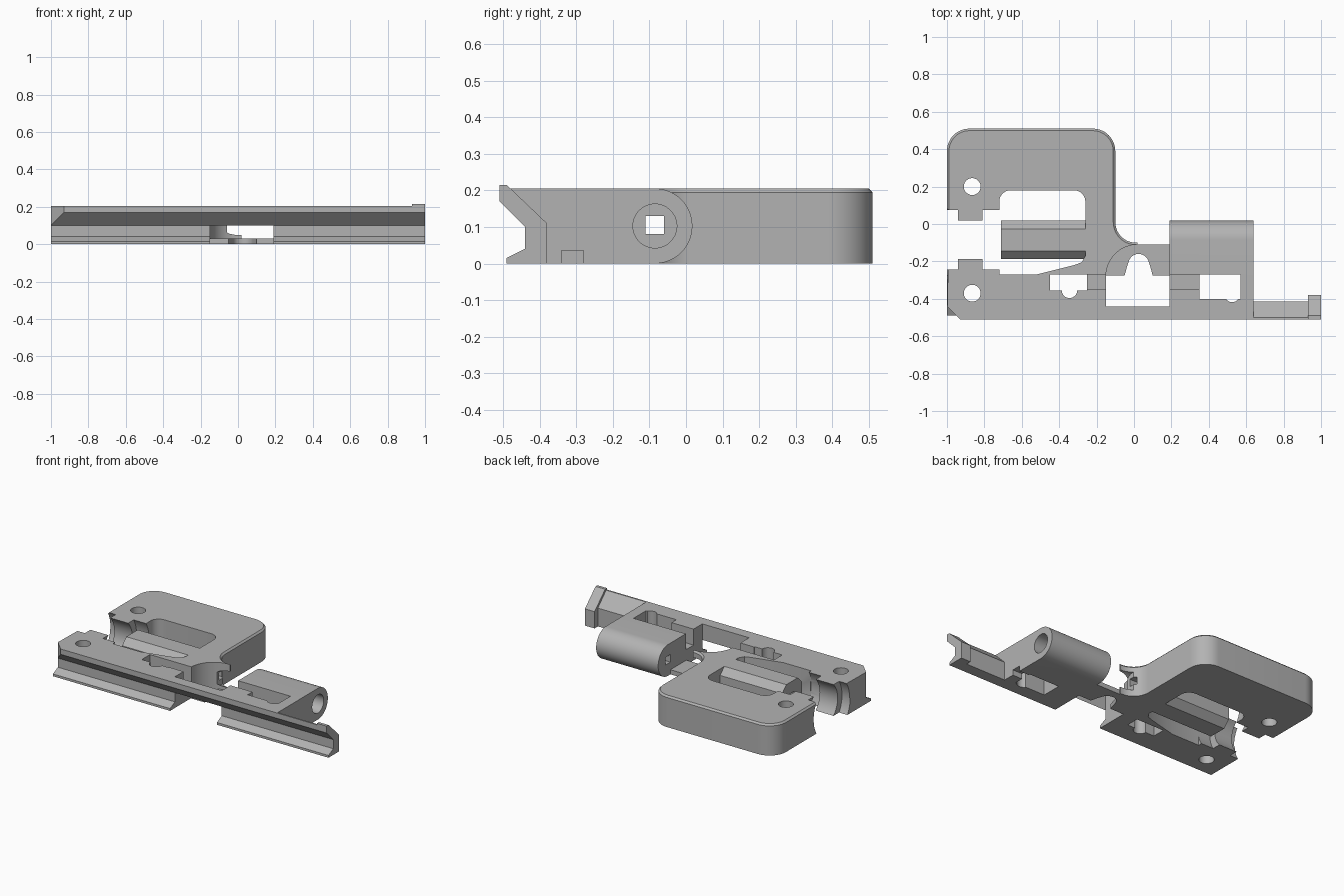
import bpy, bmesh
from math import cos, sin, radians

old = bpy.data.objects.get("Cube")
if old:
    bpy.data.objects.remove(old, do_unlink=True)

H = 0.205            # body height
AY, AZ = -0.085, H / 2   # pivot axis position

grey = bpy.data.materials.new("plain_grey")
grey.use_nodes = True
colour = (0.45, 0.45, 0.45, 1)
grey.diffuse_color = colour
grey.node_tree.nodes["Principled BSDF"].inputs["Base Color"].default_value = colour


def arc(cx, cy, r, a0, a1, n=12):
    angles = [radians(a0 + (a1 - a0) * i / n) for i in range(n + 1)]
    return [(cx + r * cos(a), cy + r * sin(a)) for a in angles]


def prism(name, pts, lo, hi, axis="z", bevel_test=None):
    """Extrude a closed outline along z (points x, y) or along x (points y, z)."""
    place = (lambda p, h: (p[0], p[1], h)) if axis == "z" else (lambda p, h: (h, p[0], p[1]))
    bm = bmesh.new()
    low = [bm.verts.new(place(p, lo)) for p in pts]
    top = [bm.verts.new(place(p, hi)) for p in pts]
    bm.faces.new(low)
    bm.faces.new(top)
    for i in range(len(pts)):
        j = (i + 1) % len(pts)
        bm.faces.new((low[i], low[j], top[j], top[i]))
    bmesh.ops.recalc_face_normals(bm, faces=bm.faces)
    if bevel_test:
        edges = [e for e in bm.edges if all(bevel_test(v.co) for v in e.verts)]
        bmesh.ops.bevel(bm, geom=edges, offset=0.011, segments=1, affect="EDGES")
    mesh = bpy.data.meshes.new(name)
    bm.to_mesh(mesh)
    bm.free()
    mesh.materials.append(grey)
    obj = bpy.data.objects.new(name, mesh)
    bpy.context.collection.objects.link(obj)
    return obj


def box(name, x, y, z):
    return prism(name, [(x[0], y[0]), (x[1], y[0]), (x[1], y[1]), (x[0], y[1])], *z)


def rod(name, a, b, r, lo, hi, axis="z"):
    return prism(name, arc(a, b, r, 0, 352.5, 47), lo, hi, axis)


# Main body: rail, curved hook and rounded loop in one outline
outline = [(-1, -0.51), (0.64, -0.51), (0.64, -0.28)]
outline += arc(0.02, -0.28, 0.17, 180, 90)
outline += [(0.02, -0.10)] + arc(0.01, 0.01, 0.11, 270, 180)
outline += arc(-0.22, 0.39, 0.12, 0, 90) + arc(-0.88, 0.39, 0.12, 90, 180) + [(-1, 0)]
body = prism("clamp_frame", outline, 0, H,
             bevel_test=lambda c: c.z > 0.2 and c.y > -0.105)


def combine(part, operation):
    mod = body.modifiers.new("combine", "BOOLEAN")
    mod.operation = operation
    mod.solver = "EXACT"
    mod.object = part
    bpy.context.view_layer.objects.active = body
    bpy.ops.object.modifier_apply(modifier=mod.name)
    bpy.data.objects.remove(part, do_unlink=True)


def cut(part):
    combine(part, "DIFFERENCE")


def add(part):
    combine(part, "UNION")


ALL = (-0.1, 0.4)

# Loop opening and round socket at its mouth
pocket = [(-0.72, -0.27), (-0.52, -0.27), (-0.32, -0.22), (-0.28, -0.205), (-0.26, -0.17)]
pocket += arc(-0.32, 0.12, 0.06, 0, 90, 8) + arc(-0.66, 0.12, 0.06, 90, 180, 8)
cut(prism("loop_opening", pocket, *ALL))
cut(rod("mouth_socket", AY, AZ, 0.19, -1.1, -0.715, "x"))

# Window in the rail, open below towards the front
cut(box("rail_window", (-0.15, 0.19), (-0.44, -0.27), ALL))
cut(box("rail_gap", (-0.15, 0.19), (-0.6, -0.3), (-0.1, 0.1)))

# Bore through the hook
cut(rod("hook_bore", AY, AZ, 0.06, -0.06, 0.1, "x"))

# Right barrel block with a rounded back
add(prism("right_barrel", [(-0.32, 0), (-0.32, H)] + arc(AY, AZ, AZ, 90, -90, 24),
          0.19, 0.64, "x"))

# Left barrel with chamfered sides
c = 0.043
r = AZ
barrel = [(AY + s * a, AZ + t * b) for s, t, a, b in (
    (-1, -1, r - c, r), (1, -1, r - c, r), (1, -1, r, r - c), (1, 1, r, r - c),
    (1, 1, r - c, r), (-1, 1, r - c, r), (-1, 1, r, r - c), (-1, -1, r, r - c))]
add(prism("left_barrel", barrel, -0.71, -0.24, "x"))

# Curved grip tabs facing each other in the mouth
tab = arc(AY, AZ, 0.145, -45, 45) + [(0.13, H), (0.13, 0)]
add(prism("rear_tab", tab, -0.94, -0.81, "x"))
add(prism("front_tab", [(2 * AY - y, z) for y, z in tab], -0.94, -0.81, "x"))

# Thin web plate with a domed notch
web = [(-0.18, -0.275), (-0.05, -0.275), (-0.035, -0.22)]
web += arc(0.025, -0.215, 0.055, 170, 10) + [(0.085, -0.22), (0.10, -0.275)]
web += [(0.21, -0.275), (0.21, -0.11), (0.0, -0.11), (-0.1, -0.13), (-0.18, -0.2)]
add(prism("web_plate", web, 0, 0.03))

# Rail extension and raised end stop
add(prism("rail_extension", [(-0.51, 0), (-0.51, H), (-0.50, H), (-0.415, 0.12), (-0.415, 0)],
          0.6, 0.96, "x"))
add(prism("end_stop", [(-0.51, 0), (-0.51, 0.215), (-0.49, 0.215), (-0.38, 0.11), (-0.38, 0)],
          0.93, 1.0, "x"))

# Groove along the whole rail front, and the corner chamfer
cut(prism("rail_groove", [(-0.51, 0.17), (-0.44, 0.1), (-0.44, 0.04), (-0.49, 0.015),
                          (-0.49, -0.05), (-0.6, -0.05), (-0.6, 0.17)], -1.1, 1.1, "x"))
cut(prism("corner_chamfer", [(-1.1, -0.34), (-0.9, -0.54), (-1.1, -0.54)], 0.1, 0.4))

# Latch slots, shallow recesses and underside channel
cut(box("left_slot", (-0.45, -0.25), (-0.355, -0.27), ALL))
cut(rod("left_slot_round", -0.345, -0.355, 0.041, *ALL))
cut(box("left_recess", (-0.3, -0.14), (-0.35, -0.27), (0.1, 0.4)))
cut(box("right_slot", (0.35, 0.57), (-0.40, -0.27), ALL))
cut(rod("right_slot_round", 0.525, -0.378, 0.04, *ALL))
cut(box("right_recess", (0.18, 0.4), (-0.35, -0.27), (0.1, 0.4)))
cut(box("underside_channel", (0.5, 0.7), (-0.34, -0.28), (-0.1, 0.035)))

# Screw holes, barrel bore and square axle hole
for y in (0.2, -0.37):
    cut(rod("screw_hole", -0.865, y, 0.045, *ALL))
cut(rod("barrel_bore", AY, AZ, 0.06, 0.24, 0.7, "x"))
cut(box("axle_hole", (-0.8, 0.3), (-0.11, -0.06), (0.08, 0.13)))

bpy.ops.object.select_all(action="DESELECT")
body.select_set(True)
bpy.context.view_layer.objects.active = body
bpy.ops.object.shade_smooth_by_angle(angle=radians(30))
